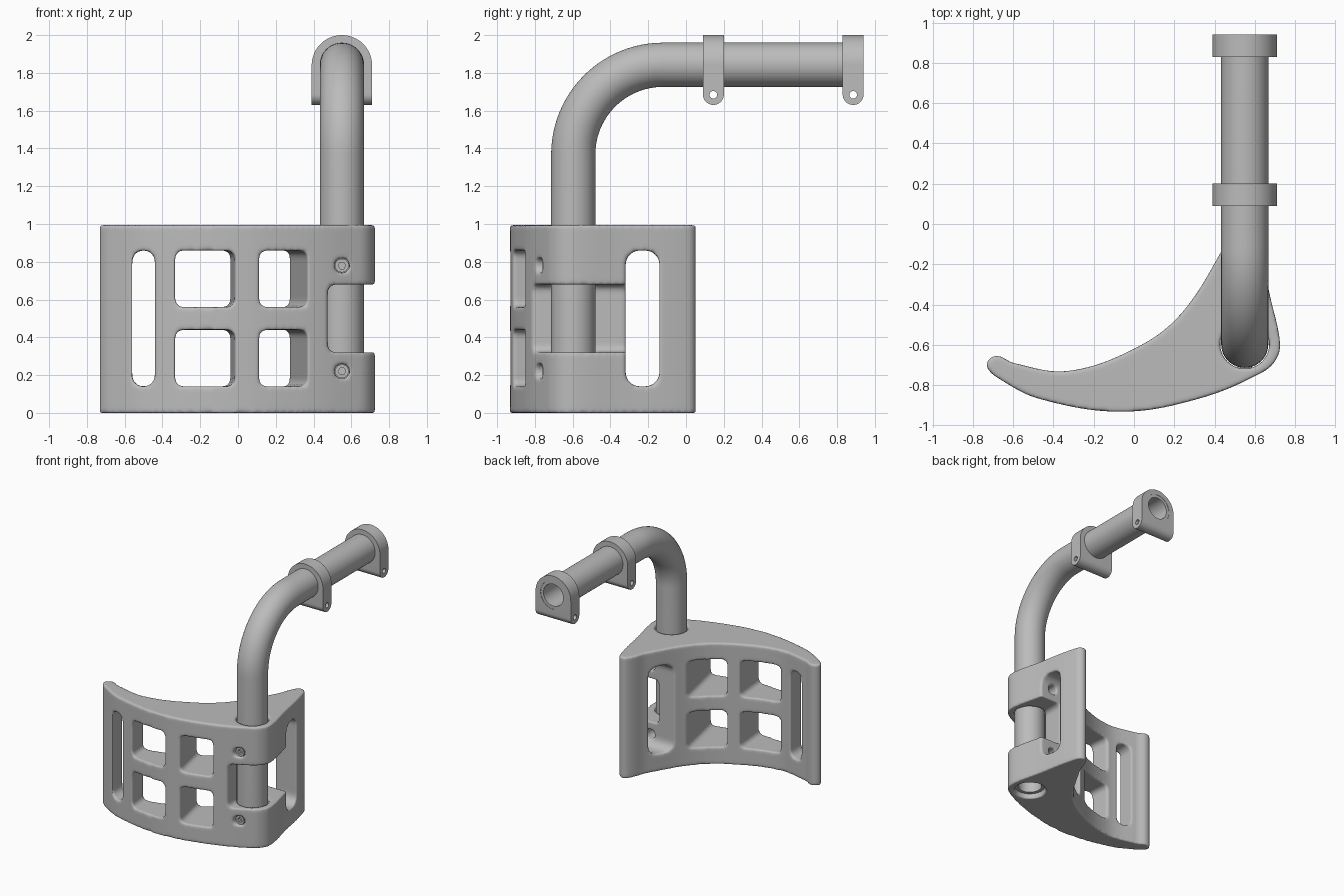
import bpy, bmesh
from math import sin, cos, pi, radians
from mathutils import Vector
from mathutils.geometry import interpolate_bezier

if "Cube" in bpy.data.objects:
    bpy.data.objects.remove(bpy.data.objects["Cube"])

grey = bpy.data.materials.new("plain_grey")
grey.use_nodes = True
grey.diffuse_color = (0.5, 0.5, 0.5, 1)
for node in grey.node_tree.nodes:
    if node.type == 'BSDF_PRINCIPLED':
        node.inputs["Base Color"].default_value = grey.diffuse_color


def finish(name, bm):
    bmesh.ops.recalc_face_normals(bm, faces=bm.faces)
    mesh = bpy.data.meshes.new(name)
    bm.to_mesh(mesh)
    bm.free()
    mesh.materials.append(grey)
    obj = bpy.data.objects.new(name, mesh)
    bpy.context.scene.collection.objects.link(obj)
    return obj


def prism(name, pts, axis, lo, hi):
    """Extrude a 2D outline along the given axis."""
    bm = bmesh.new()
    rings = []
    for d in (lo, hi):
        place = {'x': lambda a, b: (d, a, b), 'y': lambda a, b: (a, d, b),
                 'z': lambda a, b: (a, b, d)}[axis]
        rings.append([bm.verts.new(place(a, b)) for a, b in pts])
        bm.faces.new(rings[-1])
    n = len(pts)
    for i in range(n):
        j = (i + 1) % n
        bm.faces.new((rings[0][i], rings[0][j], rings[1][j], rings[1][i]))
    return finish(name, bm)


def arc(cx, cy, r, a0, a1, n=10):
    return [(cx + r * cos(radians(a0 + (a1 - a0) * i / n)),
             cy + r * sin(radians(a0 + (a1 - a0) * i / n))) for i in range(n + 1)]


def circle(cx, cy, r, n=32):
    return arc(cx, cy, r, 0, 360, n)[:-1]


def rounded_rect(x0, x1, y0, y1, r):
    return (arc(x1 - r, y1 - r, r, 0, 90) + arc(x0 + r, y1 - r, r, 90, 180)
            + arc(x0 + r, y0 + r, r, 180, 270) + arc(x1 - r, y0 + r, r, 270, 360))


def smooth_loop(points, steps=10):
    """Closed smooth outline through a few points."""
    p = [Vector(q) for q in points]
    n = len(p)
    tan = [(p[(i + 1) % n] - p[i - 1]).normalized() for i in range(n)]
    out = []
    for i in range(n):
        j = (i + 1) % n
        reach = (p[j] - p[i]).length * 0.36
        seg = interpolate_bezier(p[i], p[i] + tan[i] * reach,
                                 p[j] - tan[j] * reach, p[j], steps + 1)
        out += [(v[0], v[1]) for v in seg[:-1]]
    return out


def activate(obj):
    bpy.ops.object.select_all(action='DESELECT')
    obj.select_set(True)
    bpy.context.view_layer.objects.active = obj


def apply_modifier(obj, kind, **settings):
    mod = obj.modifiers.new(kind.lower(), kind)
    for key, value in settings.items():
        setattr(mod, key, value)
    activate(obj)
    bpy.ops.object.modifier_apply(modifier=mod.name)


def cut(obj, cutter, operation='DIFFERENCE'):
    cutter.hide_render = True
    bpy.context.view_layer.update()
    apply_modifier(obj, 'BOOLEAN', operation=operation, solver='EXACT', object=cutter)
    bpy.data.objects.remove(cutter)


def shade(obj):
    activate(obj)
    bpy.ops.object.shade_smooth_by_angle(angle=radians(35))


TUBE_X, TUBE_Y, TUBE_Z = 0.55, -0.597, 1.843
TUBE_R, BORE_R, BEND = 0.117, 0.09, 0.475

# Curved pad body
pad = prism("curved_pad", smooth_loop([
    (-0.73, -0.71), (-0.67, -0.768), (-0.47, -0.868), (-0.06, -0.932), (0.33, -0.865),
    (0.64, -0.735), (0.71, -0.665), (0.724, -0.58), (0.676, -0.36), (0.595, 0.01),
    (0.545, 0.052), (0.495, 0.01), (0.44, -0.125), (0.23, -0.45), (0, -0.62),
    (-0.33, -0.73), (-0.6, -0.69), (-0.67, -0.656), (-0.715, -0.667)]), 'z', 0, 0.994)

# Four windows, each column turned towards the centre of the curve
for centre, width, tilt in ((-0.175, 0.31, 5), (0.245, 0.26, 12)):
    for low in (0.14, 0.56):
        window = prism("window_cutter", rounded_rect(-width / 2, width / 2, low, low + 0.3, 0.04),
                       'y', -0.3, 0.75)
        window.location = (centre, -0.9, 0)
        window.rotation_euler.z = radians(tilt)
        cut(pad, window)

# Strap slots, side notch and tube socket
cut(pad, prism("slot_cutter", rounded_rect(-0.56, -0.44, 0.14, 0.86, 0.058), 'y', -1.2, -0.4))
cut(pad, prism("side_slot_cutter", rounded_rect(-0.32, -0.14, 0.14, 0.86, 0.075), 'x', 0.2, 0.9))
cut(pad, prism("notch_cutter", rounded_rect(0.475, 1.1, 0.32, 0.68, 0.04), 'y', -1.2, -0.25))
cut(pad, prism("socket_cutter", circle(TUBE_X, TUBE_Y, 0.122, 48), 'z', -0.1, 1.1))

# Bolt holes with recessed bolts
for side, z in (("lower", 0.22), ("upper", 0.78)):
    cut(pad, prism("bolt_hole_cutter", circle(TUBE_X, z, 0.04), 'y', -1.1, -0.25))
    bolt = prism(side + "_bolt", circle(TUBE_X, z, 0.036), 'y', -0.76, -0.69)
    cut(bolt, prism("socket_cutter", circle(TUBE_X, z, 0.02, 6), 'y', -0.9, -0.735))
    shade(bolt)

# Soft rounding of every edge of the pad
apply_modifier(pad, 'REMESH', mode='VOXEL', voxel_size=0.01)
apply_modifier(pad, 'SMOOTH', factor=0.5, iterations=8)
activate(pad)
bpy.ops.object.shade_smooth()

# Bent hollow tube: outer skin out, inner skin back
path = [(TUBE_Y, 0.04, 0)]
for i in range(25):
    t = pi / 2 * i / 24
    path.append((TUBE_Y + BEND - BEND * cos(t), TUBE_Z - BEND + BEND * sin(t), t))
path.append((0.938, TUBE_Z, pi / 2))
bm = bmesh.new()
rings = []
for r, stations in ((TUBE_R, path), (BORE_R, path[::-1])):
    for y, z, t in stations:
        rings.append([bm.verts.new((TUBE_X + a, y - b * cos(t), z + b * sin(t)))
                      for a, b in circle(0, 0, r, 48)])
for k, ring in enumerate(rings):
    after = rings[(k + 1) % len(rings)]
    for i in range(48):
        j = (i + 1) % 48
        bm.faces.new((ring[i], ring[j], after[j], after[i]))
shade(finish("bent_tube", bm))

# Two arched clamps on the tube, with rounded feet and a cross pin hole
for name, y in (("front_clamp", 0.145), ("rear_clamp", 0.885)):
    arch = arc(TUBE_X, 1.84, 0.16, 0, 180, 32) + [(TUBE_X - 0.16, 1.6), (TUBE_X + 0.16, 1.6)]
    clamp = prism(name, arch, 'y', y - 0.056, y + 0.056)
    foot = arc(y, 1.686, 0.0555, 180, 360, 20) + [(y + 0.0555, 2.1), (y - 0.0555, 2.1)]
    cut(clamp, prism("foot_cutter", foot, 'x', 0.2, 0.9), 'INTERSECT')
    cut(clamp, prism("bore_cutter", circle(TUBE_X, TUBE_Z, TUBE_R - 0.002, 48), 'y', y - 0.2, y + 0.2))
    cut(clamp, prism("pin_hole_cutter", circle(y, 1.684, 0.02, 24), 'x', 0.2, 0.9))
    shade(clamp)
